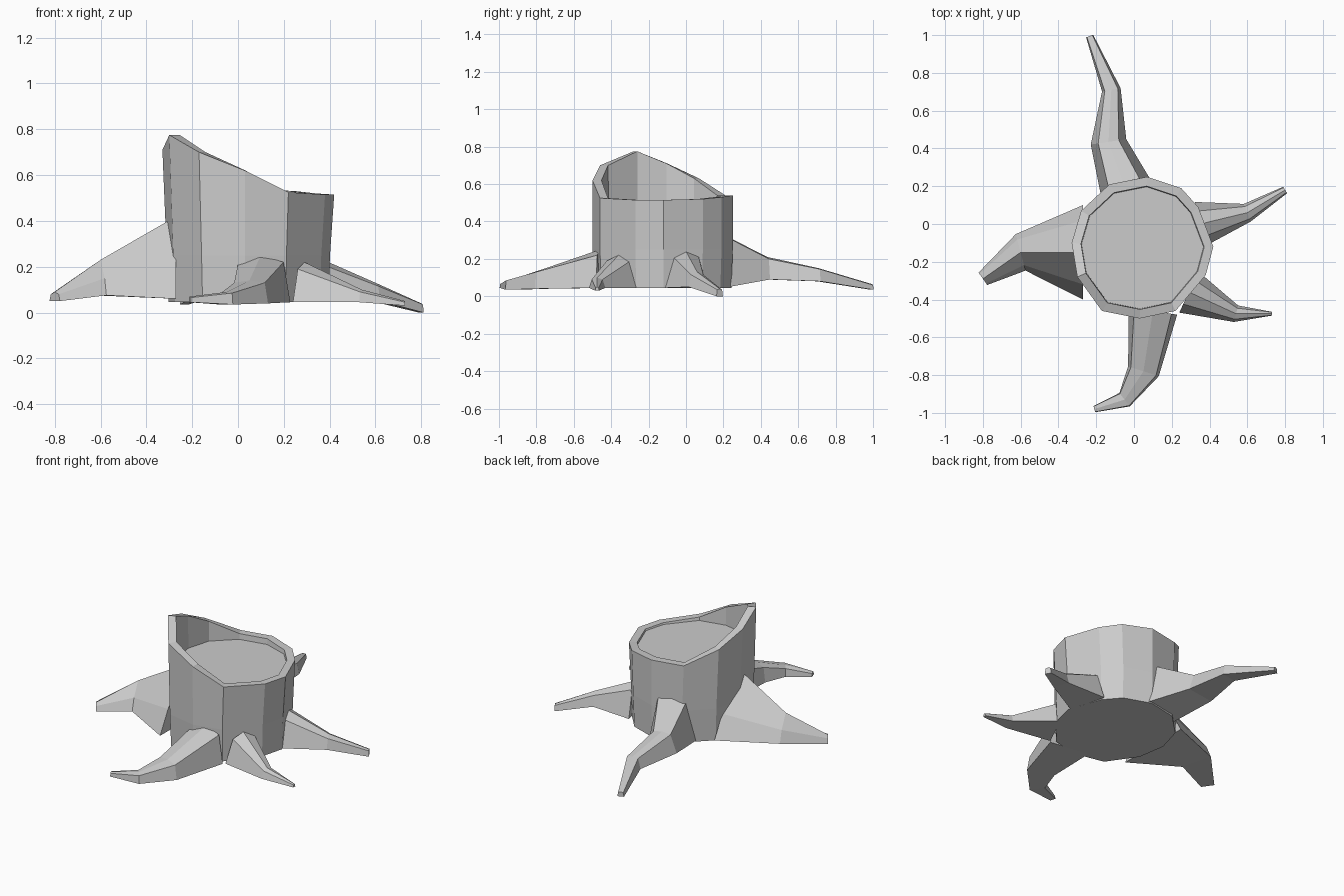
import bpy
import bmesh
from mathutils import Vector

# Remove the default object
if "Cube" in bpy.data.objects:
    bpy.data.objects.remove(bpy.data.objects["Cube"], do_unlink=True)

# One flat colour for the whole stump
grey = bpy.data.materials.new("plain_grey")
grey.use_nodes = True
colour = (0.6, 0.6, 0.6, 1)
grey.diffuse_color = colour
grey.node_tree.nodes["Principled BSDF"].inputs["Base Color"].default_value = colour


def loft(name, rings):
    """Skin a row of closed rings and cap both ends."""
    bm = bmesh.new()
    loops = [[bm.verts.new(point) for point in ring] for ring in rings]
    count = len(loops[0])
    for lower, upper in zip(loops, loops[1:]):
        for i in range(count):
            j = (i + 1) % count
            bm.faces.new((lower[i], lower[j], upper[j], upper[i]))
    bm.faces.new(list(reversed(loops[0])))
    bm.faces.new(loops[-1])
    bmesh.ops.recalc_face_normals(bm, faces=bm.faces)
    mesh = bpy.data.meshes.new(name)
    bm.to_mesh(mesh)
    bm.free()
    mesh.materials.append(grey)
    obj = bpy.data.objects.new(name, mesh)
    bpy.context.collection.objects.link(obj)
    return obj


# Hollow trunk: slanted, broken rim with a flat floor just below its low side
rim = [Vector(p) for p in (
    (-.13, .21, .54), (-.28, .07, .63), (-.33, -.1, .71), (-.3, -.28, .775),
    (-.17, -.46, .7), (.03, -.5, .62), (.22, -.46, .525), (.38, -.27, .515),
    (.42, -.12, .515), (.34, .09, .52), (.25, .19, .53), (.07, .25, .54))]
centre = Vector((.05, -.13, 0))


def ring(scale_x, scale_y, height=None):
    result = []
    for p in rim:
        offset = p - centre
        z = p.z if height is None else height
        result.append((centre.x + offset.x * scale_x,
                       centre.y + offset.y * scale_y, z))
    return result


loft("trunk", [ring(.93, .98, .045), ring(.95, 1, .25), ring(1, 1),
               ring(.87, .87), ring(.86, .86, .505)])


def root(name, stations):
    """Each station: x, y, base half width, shoulder half width,
    ridge height, shoulder height, base height."""
    path = [Vector(s[:2]) for s in stations]
    sections = []
    for i, (x, y, base, shoulder, top, mid, low) in enumerate(stations):
        ahead = path[min(i + 1, len(path) - 1)] - path[max(i - 1, 0)]
        ahead.normalize()
        side = Vector((-ahead.y, ahead.x))
        profile = ((base, low), (shoulder, mid), (0, top),
                   (-shoulder, mid), (-base, low))
        sections.append([(x + side.x * w, y + side.y * w, z)
                         for w, z in profile])
    return loft(name, sections)


# Five tapering roots spread around the trunk
root("right_root", [
    (-.27, -.15, .25, .17, .42, .2, .06),
    (-.6, -.15, .1, .07, .23, .15, .075),
    (-.8, -.29, .04, .03, .09, .08, .05)])
root("front_root", [
    (.1, -.46, .13, .1, .25, .22, .045),
    (.05, -.78, .085, .07, .14, .13, .04),
    (-.05, -.93, .045, .04, .09, .085, .035),
    (-.21, -.98, .017, .015, .07, .065, .045)])
root("front_left_root", [
    (.29, -.36, .12, .07, .22, .19, .045),
    (.54, -.475, .045, .03, .1, .09, .045),
    (.73, -.475, .01, .008, .05, .045, .03)])
root("back_left_root", [
    (.35, 0, .12, .07, .24, .21, .045),
    (.6, .06, .05, .035, .13, .115, .05),
    (.8, .18, .02, .015, .04, .035, 0)])
root("back_root", [
    (-.04, .18, .14, .09, .34, .32, .05),
    (-.135, .435, .095, .055, .21, .2, .09),
    (-.12, .71, .05, .035, .15, .145, .08),
    (-.235, .995, .02, .015, .065, .06, .035)])
